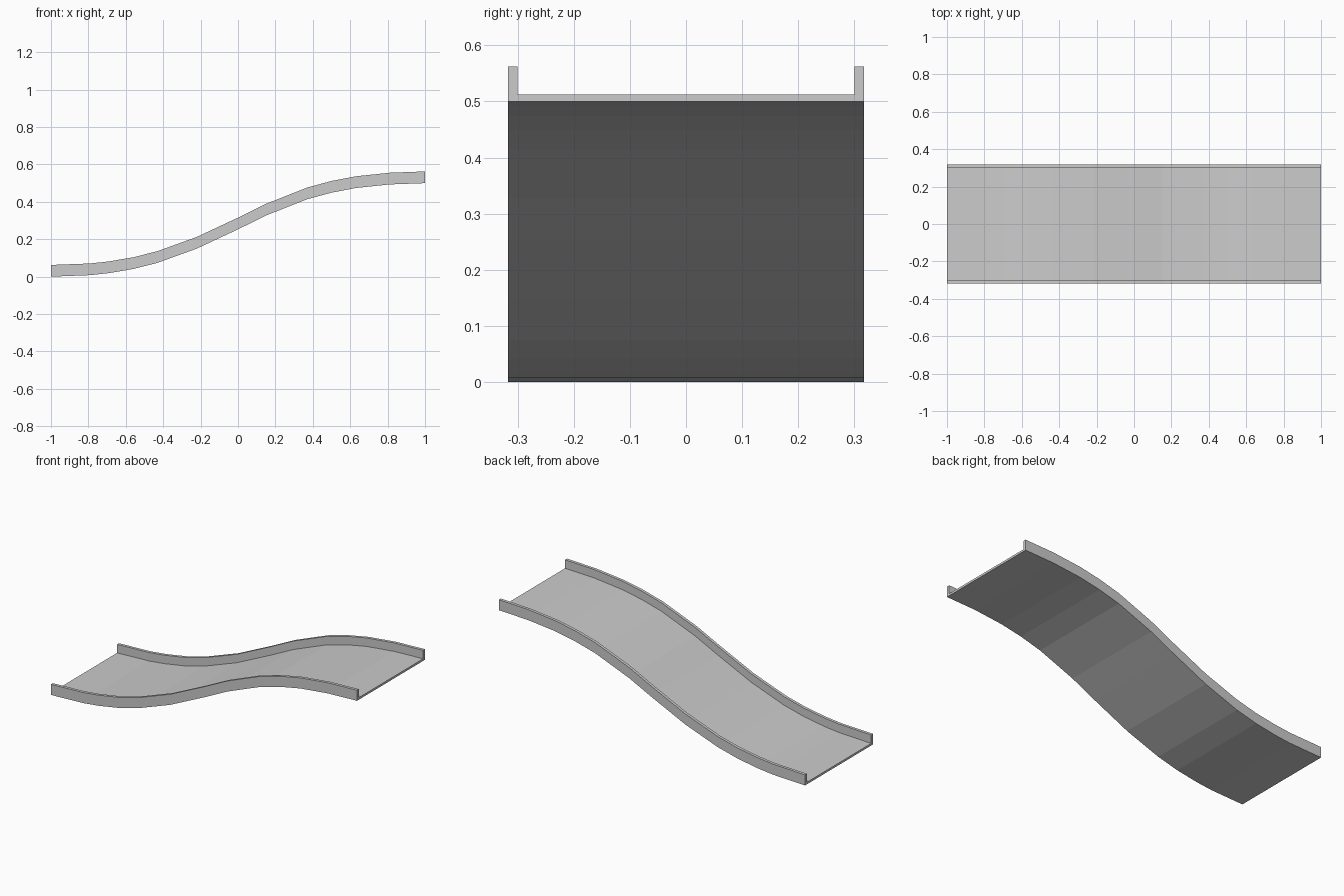
import bpy, bmesh

if "Cube" in bpy.data.objects:
    bpy.data.objects.remove(bpy.data.objects["Cube"])

# Path of the underside in x, z: a gentle S from the low end to the high end
PATH = [(-1, 0), (-.79, .008), (-.69, .019), (-.56, .041), (-.43, .074),
        (-.22, .150), (0, .253), (.15, .327), (.37, .414), (.5, .449),
        (.63, .474), (.81, .493), (1, .5)]


def sweep(name, y0, y1, low, high):
    """Carry a rectangular section along the path."""
    bm = bmesh.new()
    section = [(y0, low), (y1, low), (y1, high), (y0, high)]
    rings = [[bm.verts.new((x, y, z + h)) for y, h in section] for x, z in PATH]
    for a, b in zip(rings, rings[1:]):
        for i in range(4):
            j = (i + 1) % 4
            bm.faces.new((a[i], a[j], b[j], b[i]))
    bm.faces.new(rings[0])
    bm.faces.new(rings[-1])
    bmesh.ops.recalc_face_normals(bm, faces=bm.faces)
    mesh = bpy.data.meshes.new(name)
    bm.to_mesh(mesh)
    bm.free()
    obj = bpy.data.objects.new(name, mesh)
    bpy.context.collection.objects.link(obj)
    return obj


# Thin deck between the side rails
sweep("deck", -.3, .3, 0, .0125)

# Upright rails reaching from the underside to above the deck
sweep("front_rail", -.3175, -.3, 0, .0625)
sweep("back_rail", .3, .3175, 0, .0625)
